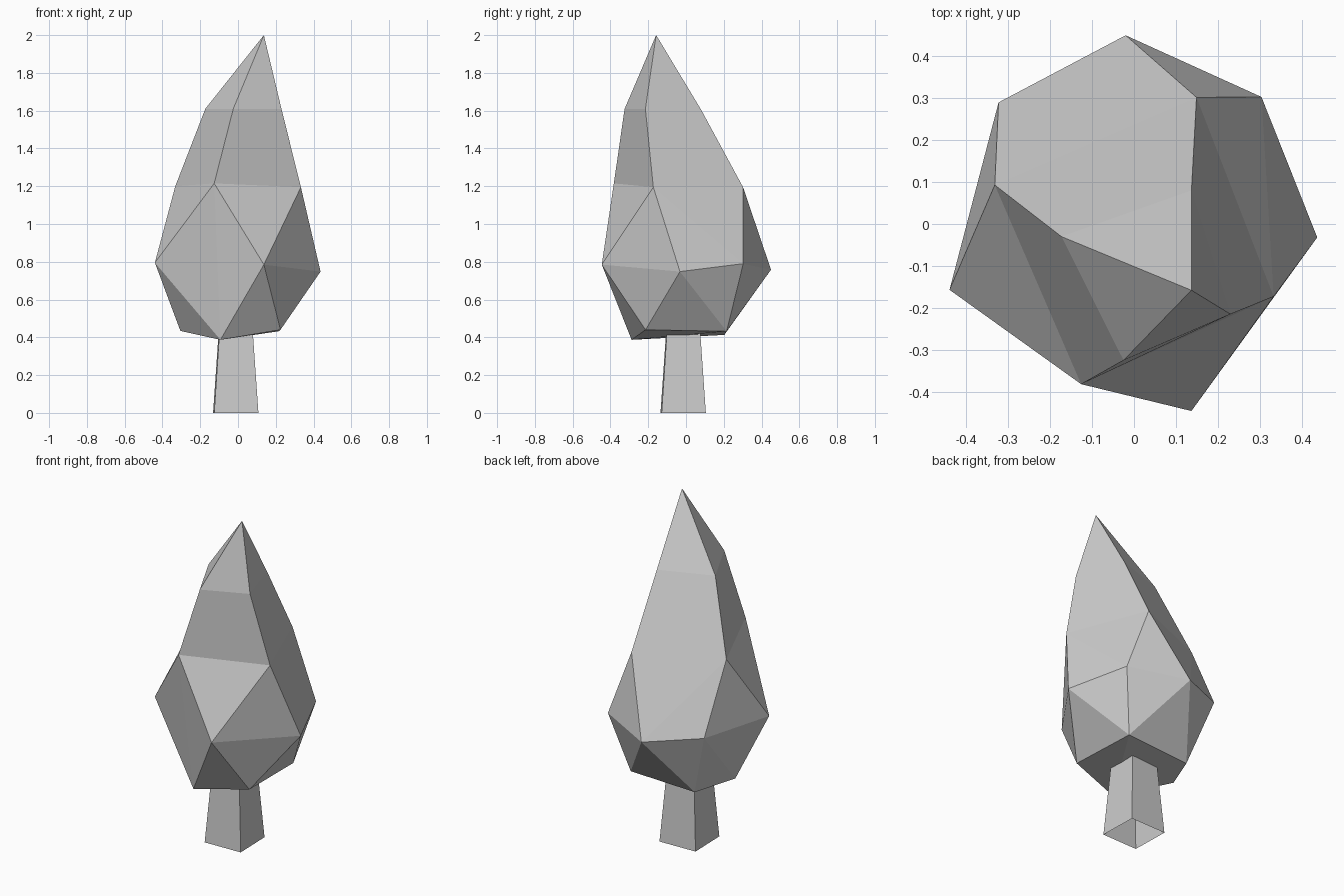
import bpy, bmesh, math

if "Cube" in bpy.data.objects:
    bpy.data.objects.remove(bpy.data.objects["Cube"])


def finish(bm, name):
    bmesh.ops.recalc_face_normals(bm, faces=bm.faces)
    mesh = bpy.data.meshes.new(name)
    bm.to_mesh(mesh)
    bm.free()
    obj = bpy.data.objects.new(name, mesh)
    bpy.context.collection.objects.link(obj)
    return obj


# Crown: irregular rings of points from tip to underside
apex = (0.137, -0.158, 2.0)
upper = [(-0.025, -0.325, 1.61), (0.23, -0.215, 1.61), (0.137, 0.08, 1.605), (-0.173, -0.03, 1.61)]
shoulder = [(-0.126, -0.382, 1.215), (0.333, -0.173, 1.195), (0.149, 0.302, 1.195), (-0.332, 0.093, 1.2)]
belly = [(-0.44, -0.157, 0.795), (0.137, -0.446, 0.785), (0.437, -0.032, 0.748),
         (0.304, 0.303, 0.79), (-0.02, 0.45, 0.758), (-0.323, 0.29, 0.8)]
base = [(-0.093, -0.288, 0.387), (0.225, -0.214, 0.44), (0.215, 0.215, 0.432),
        (-0.2, 0.203, 0.413), (-0.305, -0.03, 0.434)]

bm = bmesh.new()
ring_s = [bm.verts.new(p) for p in shoulder]
lower = ring_s + [bm.verts.new(p) for p in belly + base]

# Faceted lower crown, left open along the shoulder ring
bmesh.ops.convex_hull(bm, input=lower)
lid = [f for f in bm.faces if all(v in ring_s for v in f.verts)]
bmesh.ops.delete(bm, geom=lid, context='FACES_ONLY')
for e in [e for e in bm.edges if not e.link_faces]:
    bm.edges.remove(e)

# Tapering upper crown
ring_u = [bm.verts.new(p) for p in upper]
tip = bm.verts.new(apex)
for i in range(4):
    j = (i + 1) % 4
    bm.faces.new((ring_s[i], ring_s[j], ring_u[j], ring_u[i]))
    bm.faces.new((ring_u[i], ring_u[j], tip))
finish(bm, "crown")

# Trunk: open four-sided taper running up into the crown
height = 0.46
bm = bmesh.new()
bmesh.ops.create_cone(bm, cap_ends=False, segments=4, radius1=0.117 * math.sqrt(2),
                      radius2=0.086 * math.sqrt(2), depth=height)
trunk = finish(bm, "trunk")
trunk.location = (-0.012, -0.015, height / 2)
trunk.rotation_euler.z = math.radians(45 + 1.5)
if abs(trunk.data.vertices[0].co.x) > 0.1 and abs(trunk.data.vertices[0].co.y) > 0.1:
    trunk.rotation_euler.z = math.radians(1.5)
